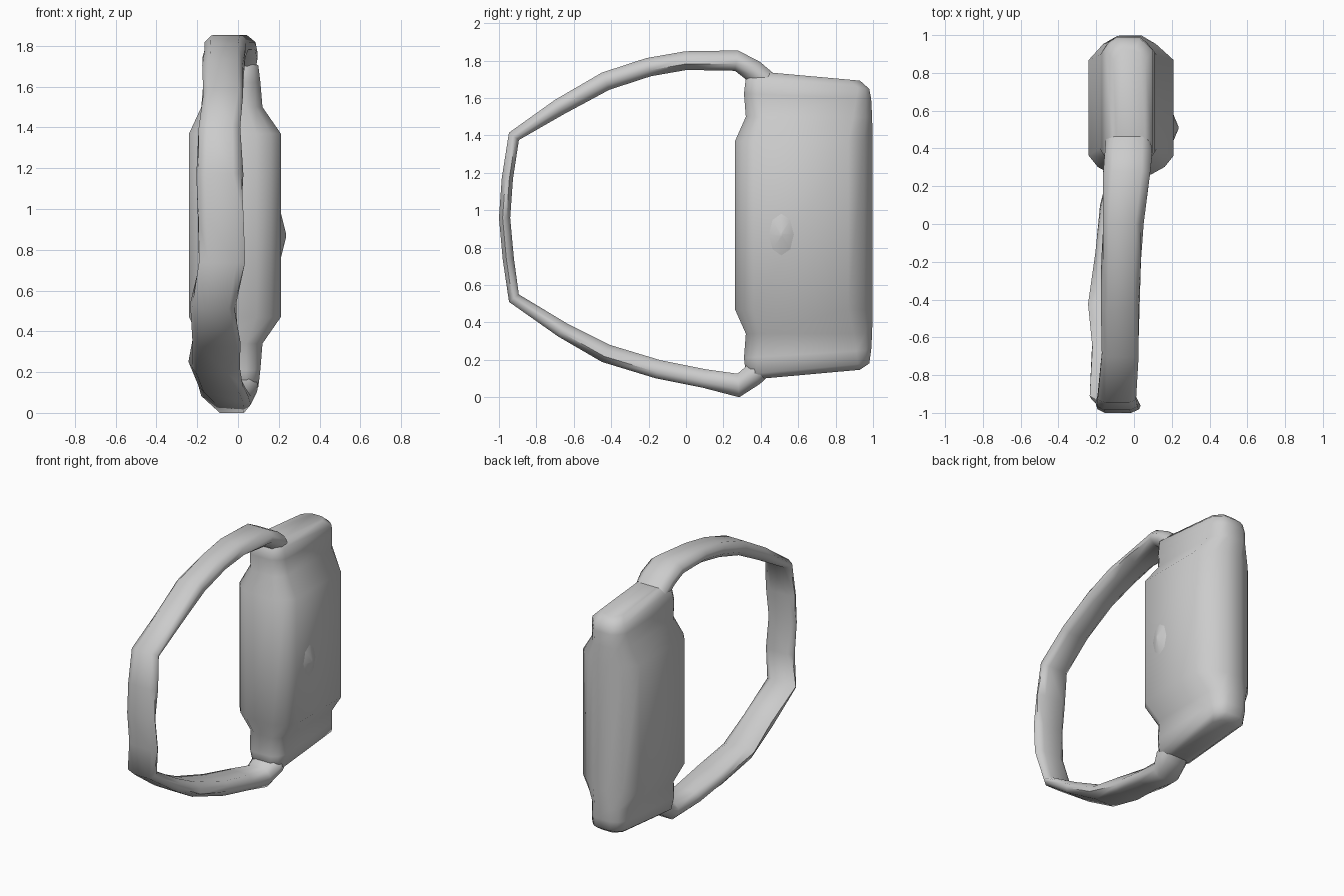
import bpy, bmesh, math, random
from mathutils import Vector

random.seed(4)


def loft(name, rings, angle=60):
    """Skin a sequence of equal-length rings and cap both ends."""
    bm = bmesh.new()
    rows = [[bm.verts.new(p) for p in ring] for ring in rings]
    n = len(rows[0])
    for a, b in zip(rows, rows[1:]):
        for i in range(n):
            j = (i + 1) % n
            bm.faces.new((a[i], a[j], b[j], b[i]))
    bm.faces.new(rows[0][::-1])
    bm.faces.new(rows[-1])
    bmesh.ops.recalc_face_normals(bm, faces=bm.faces[:])
    mesh = bpy.data.meshes.new(name)
    bm.to_mesh(mesh)
    bm.free()
    obj = bpy.data.objects.new(name, mesh)
    bpy.context.collection.objects.link(obj)
    bpy.ops.object.select_all(action='DESELECT')
    obj.select_set(True)
    bpy.context.view_layer.objects.active = obj
    bpy.ops.object.shade_smooth_by_angle(angle=math.radians(angle))
    return obj


def case_ring(z, x0, x1, y0, y1, front, back, slope=0):
    """Horizontal section: chamfered front corners, long tapered back corners."""
    (fx, fy), (bx, by) = front, back
    pts = [(x1, y1 - by), (x1 - bx * .55, y1 - by * .35), (x1 - bx, y1),
           (x0 + bx, y1), (x0 + bx * .45, y1 - by * .35), (x0, y1 - by),
           (x0, y0 + fy), (x0 + fx * .4, y0 + fy * .4), (x0 + fx, y0),
           (x1 - fx, y0), (x1 - fx * .4, y0 + fy * .4), (x1, y0 + fy)]
    return [(x, y, z + slope * (y - 0.63)) for x, y in pts]


# Case: broad middle, narrower shoulders, narrow back edge of constant width
case = [
    (0.12, -0.11, 0.06, 0.36, 0.93, (.05, .06), (.05, .06), 0.09),
    (0.15, -0.15, 0.10, 0.32, 0.98, (.06, .06), (.07, .06), 0.09),
    (0.23, -0.17, 0.11, 0.31, 0.99, (.07, .07), (.08, .08), 0.06),
    (0.34, -0.18, 0.12, 0.32, 0.995, (.08, .08), (.09, .10), 0),
    (0.47, -0.24, 0.21, 0.262, 0.998, (.12, .10), (.17, .13), 0),
    (1.37, -0.24, 0.21, 0.262, 0.998, (.12, .10), (.17, .13), 0),
    (1.50, -0.18, 0.12, 0.32, 0.995, (.08, .08), (.09, .10), 0),
    (1.61, -0.17, 0.11, 0.31, 0.99, (.07, .07), (.08, .08), -0.04),
    (1.68, -0.15, 0.10, 0.32, 0.98, (.06, .06), (.07, .06), -0.09),
    (1.72, -0.11, 0.06, 0.36, 0.93, (.05, .06), (.05, .06), -0.09),
]
loft("case", [case_ring(*s) for s in case])

# Strap: y, z, x centre, half width, half thickness
strap = [
    (0.46, 1.66, -0.03, 0.11, 0.06), (0.36, 1.745, -0.03, 0.12, 0.06),
    (0.27, 1.80, -0.04, 0.12, 0.055), (0.00, 1.80, -0.06, 0.105, 0.05),
    (-0.20, 1.765, -0.07, 0.10, 0.05), (-0.43, 1.69, -0.07, 0.10, 0.05),
    (-0.68, 1.55, -0.07, 0.10, 0.045), (-0.92, 1.395, -0.09, 0.10, 0.033),
    (-0.955, 1.17, -0.09, 0.11, 0.03), (-0.97, 0.96, -0.09, 0.11, 0.03),
    (-0.95, 0.74, -0.08, 0.11, 0.03), (-0.92, 0.53, -0.11, 0.11, 0.033),
    (-0.66, 0.36, -0.10, 0.115, 0.042), (-0.43, 0.235, -0.11, 0.12, 0.05),
    (-0.15, 0.15, -0.09, 0.115, 0.05), (0.10, 0.10, -0.06, 0.11, 0.05),
    (0.28, 0.063, -0.03, 0.10, 0.063), (0.36, 0.12, -0.02, 0.11, 0.06),
    (0.46, 0.20, -0.02, 0.10, 0.05),
]
rings = []
for i, (y, z, cx, w, h) in enumerate(strap):
    a, b = strap[max(i - 1, 0)], strap[min(i + 1, len(strap) - 1)]
    tangent = Vector((0, b[0] - a[0], b[1] - a[1])).normalized()
    normal = Vector((0, -tangent.z, tangent.y))
    wear = 0.02 if 10 < i < 16 else 0.008
    ring = []
    for u, v in ((1, .35), (.65, 1), (-.65, 1), (-1, .35),
                 (-1, -.35), (-.65, -1), (.65, -1), (1, -.35)):
        x = cx + u * w + random.uniform(-wear, wear)
        ring.append(Vector((x, y, z)) + normal * (v * h))
    rings.append(ring)
loft("strap", rings)

# Faint bulge on the side of the case
bulge = []
for x, r in ((0.20, 0.15), (0.213, 0.10), (0.235, 0.012)):
    bulge.append([(x, 0.51 + 0.6 * r * math.cos(k * math.pi / 4),
                   0.87 + r * math.sin(k * math.pi / 4)) for k in range(8)])
loft("side_bulge", bulge)
